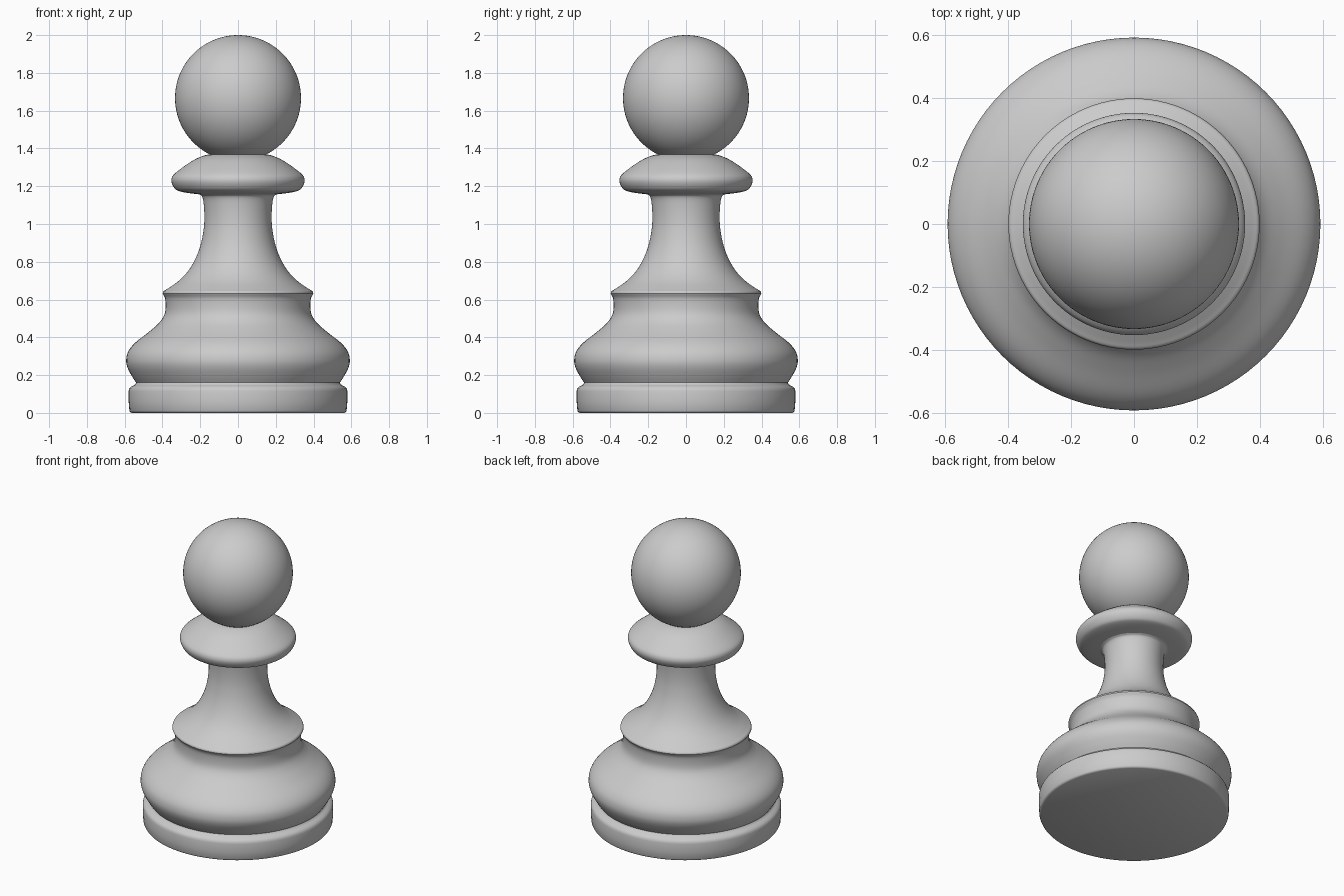
import bpy, bmesh, math
from mathutils import Vector

if "Cube" in bpy.data.objects:
    bpy.data.objects.remove(bpy.data.objects["Cube"])

SEGMENTS = 96


def smooth_profile(points, steps=5):
    """Catmull-Rom curve through the (radius, z) points."""
    p = [Vector(q) for q in points]
    p = [2 * p[0] - p[1]] + p + [2 * p[-1] - p[-2]]
    out = []
    for i in range(1, len(p) - 2):
        a, b, c, d = p[i - 1:i + 3]
        for s in range(steps):
            t = s / steps
            out.append(0.5 * (2 * b + (c - a) * t + (2 * a - 5 * b + 4 * c - d) * t**2
                              + (3 * b - a - 3 * c + d) * t**3))
    return out + [p[-2]]


def lathe(name, profile):
    """Revolve a bottom-to-top profile about z; zero radius closes the end."""
    bm = bmesh.new()
    verts = [bm.verts.new((max(r, 0), 0, z)) for r, z in profile]
    edges = [bm.edges.new(pair) for pair in zip(verts, verts[1:])]
    bmesh.ops.spin(bm, geom=verts + edges, cent=(0, 0, 0), axis=(0, 0, 1),
                   angle=math.tau, steps=SEGMENTS, use_duplicate=False)
    bmesh.ops.remove_doubles(bm, verts=bm.verts, dist=1e-5)
    bmesh.ops.recalc_face_normals(bm, faces=bm.faces)
    # Make sure normals point away from the axis
    score = sum(f.normal.x * f.calc_center_median().x
                + f.normal.y * f.calc_center_median().y for f in bm.faces)
    if score < 0:
        bmesh.ops.reverse_faces(bm, faces=bm.faces)
    mesh = bpy.data.meshes.new(name)
    bm.to_mesh(mesh)
    bm.free()
    obj = bpy.data.objects.new(name, mesh)
    bpy.context.collection.objects.link(obj)
    bpy.ops.object.select_all(action='DESELECT')
    obj.select_set(True)
    bpy.context.view_layer.objects.active = obj
    bpy.ops.object.shade_smooth_by_angle(angle=math.radians(40))
    return obj


# Flat round foot with softened edges
lathe("base", [(0, 0), (0.563, 0), (0.571, 0.004), (0.575, 0.012), (0.579, 0.06),
               (0.579, 0.115), (0.576, 0.128), (0.568, 0.138), (0.552, 0.146),
               (0.543, 0.151), (0.539, 0.16)])

# Bulging lower body up to the ledge
lathe("lower_body", smooth_profile([
    (0.539, 0.16), (0.562, 0.195), (0.585, 0.24), (0.592, 0.28), (0.581, 0.325),
    (0.544, 0.372), (0.47, 0.43), (0.415, 0.48), (0.387, 0.53), (0.385, 0.60),
    (0.399, 0.632)]))

# Concave stem, flaring out to the ledge
lathe("stem", smooth_profile([
    (0.399, 0.632), (0.394, 0.644), (0.372, 0.658), (0.315, 0.698), (0.265, 0.75),
    (0.226, 0.815), (0.198, 0.89), (0.182, 0.97), (0.178, 1.04), (0.182, 1.11),
    (0.19, 1.145), (0.205, 1.157)]))

# Collar disc
lathe("collar", smooth_profile([
    (0.205, 1.157), (0.27, 1.165), (0.315, 1.175), (0.335, 1.188), (0.35, 1.215),
    (0.352, 1.24), (0.338, 1.264), (0.29, 1.302), (0.23, 1.341), (0.18, 1.362),
    (0.147, 1.369)]))

# Ball head, cut where it meets the collar
R, CZ = 0.3335, 1.6665
start = math.asin((1.369 - CZ) / R)
angles = [start + (math.pi / 2 - start) * i / 48 for i in range(49)]
lathe("head", [(R * math.cos(a) if i < 48 else 0, CZ + R * math.sin(a))
               for i, a in enumerate(angles)])
